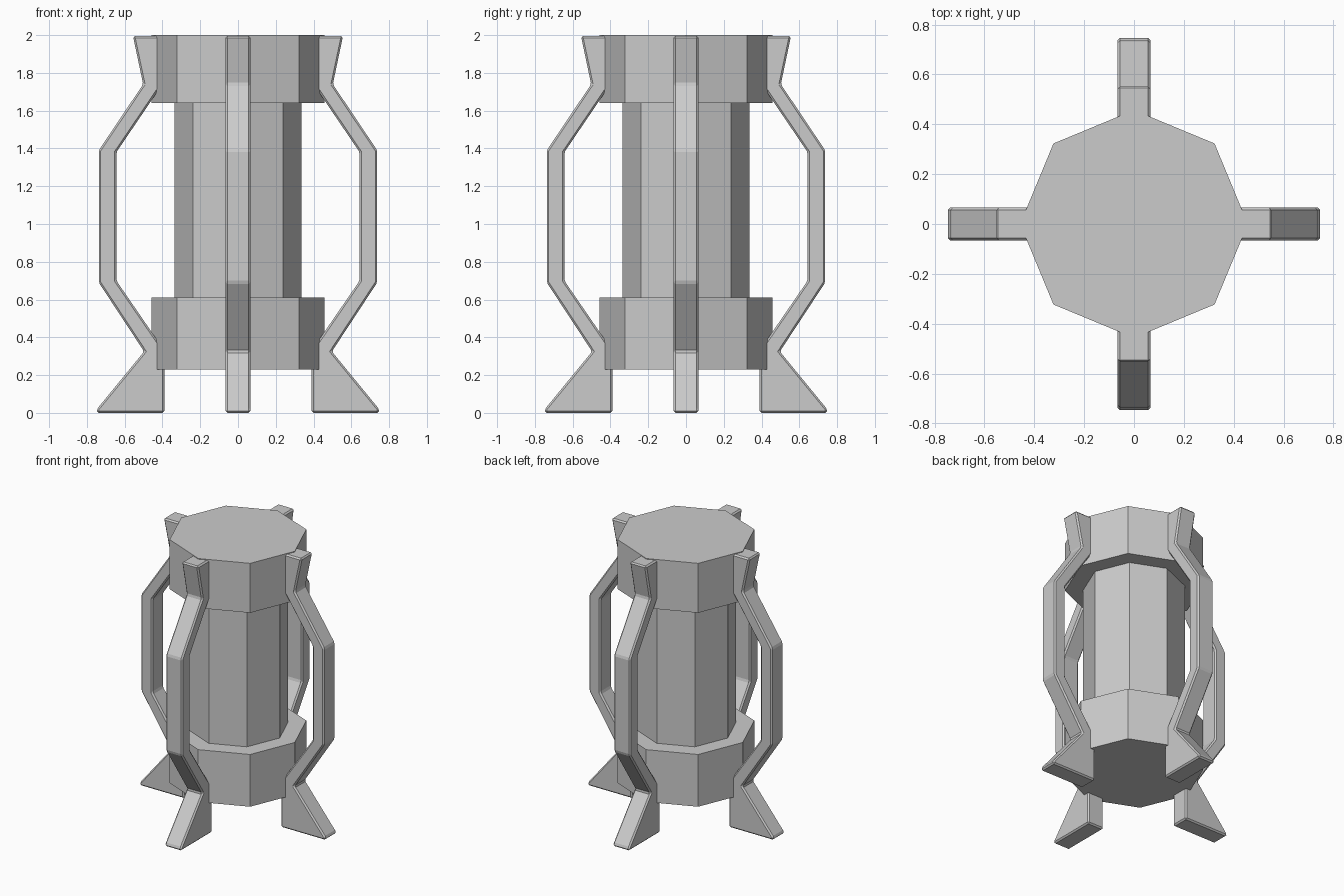
import bpy, bmesh, math
from mathutils import Matrix

cube = bpy.data.objects.get("Cube")
if cube:
    bpy.data.objects.remove(cube, do_unlink=True)

# One plain grey for everything
grey = bpy.data.materials.new("plain grey")
grey.use_nodes = True
colour = (0.6, 0.6, 0.6, 1)
grey.diffuse_color = colour
grey.node_tree.nodes["Principled BSDF"].inputs["Base Color"].default_value = colour


def make_object(name, bm):
    bmesh.ops.recalc_face_normals(bm, faces=bm.faces)
    mesh = bpy.data.meshes.new(name)
    bm.to_mesh(mesh)
    bm.free()
    mesh.materials.append(grey)
    obj = bpy.data.objects.new(name, mesh)
    bpy.context.scene.collection.objects.link(obj)
    return obj


def octagon(name, radius, bottom, top):
    bm = bmesh.new()
    bmesh.ops.create_cone(
        bm, cap_ends=True, segments=8, radius1=radius, radius2=radius,
        depth=top - bottom, matrix=Matrix.Translation((0, 0, (bottom + top) / 2)))
    return make_object(name, bm)


# Eight-sided body
octagon("lower_drum", 0.457, 0.23, 0.61)
octagon("core_column", 0.336, 0.55, 1.7)
octagon("upper_drum", 0.457, 1.64, 2.0)

# Bent side strut with a flared foot, drawn as (distance from axis, height)
STRUT = [(0.39, 0), (0.747, 0), (0.747, 0.02), (0.497, 0.325),
         (0.737, 0.69), (0.737, 1.39), (0.502, 1.74), (0.556, 1.995),
         (0.40, 1.995), (0.40, 1.74), (0.644, 1.38), (0.644, 0.70), (0.39, 0.33)]
HALF_WIDTH = 0.066
BEVEL = 0.016


def strut(name, angle):
    bm = bmesh.new()
    face = bm.faces.new([bm.verts.new((x, -HALF_WIDTH, z)) for x, z in STRUT])
    side = bmesh.ops.extrude_face_region(bm, geom=[face])
    moved = [v for v in side["geom"] if isinstance(v, bmesh.types.BMVert)]
    bmesh.ops.translate(bm, verts=moved, vec=(0, 2 * HALF_WIDTH, 0))
    obj = make_object(name, bm)
    obj.rotation_euler.z = angle
    bevel = obj.modifiers.new("chamfer", 'BEVEL')
    bevel.width = BEVEL
    bevel.segments = 1
    bevel.limit_method = 'ANGLE'
    bevel.angle_limit = math.radians(30)
    bevel.use_clamp_overlap = True


# Four struts around the body
for i, where in enumerate(("left", "back", "right", "front")):
    strut(where + "_strut", i * math.pi / 2)
